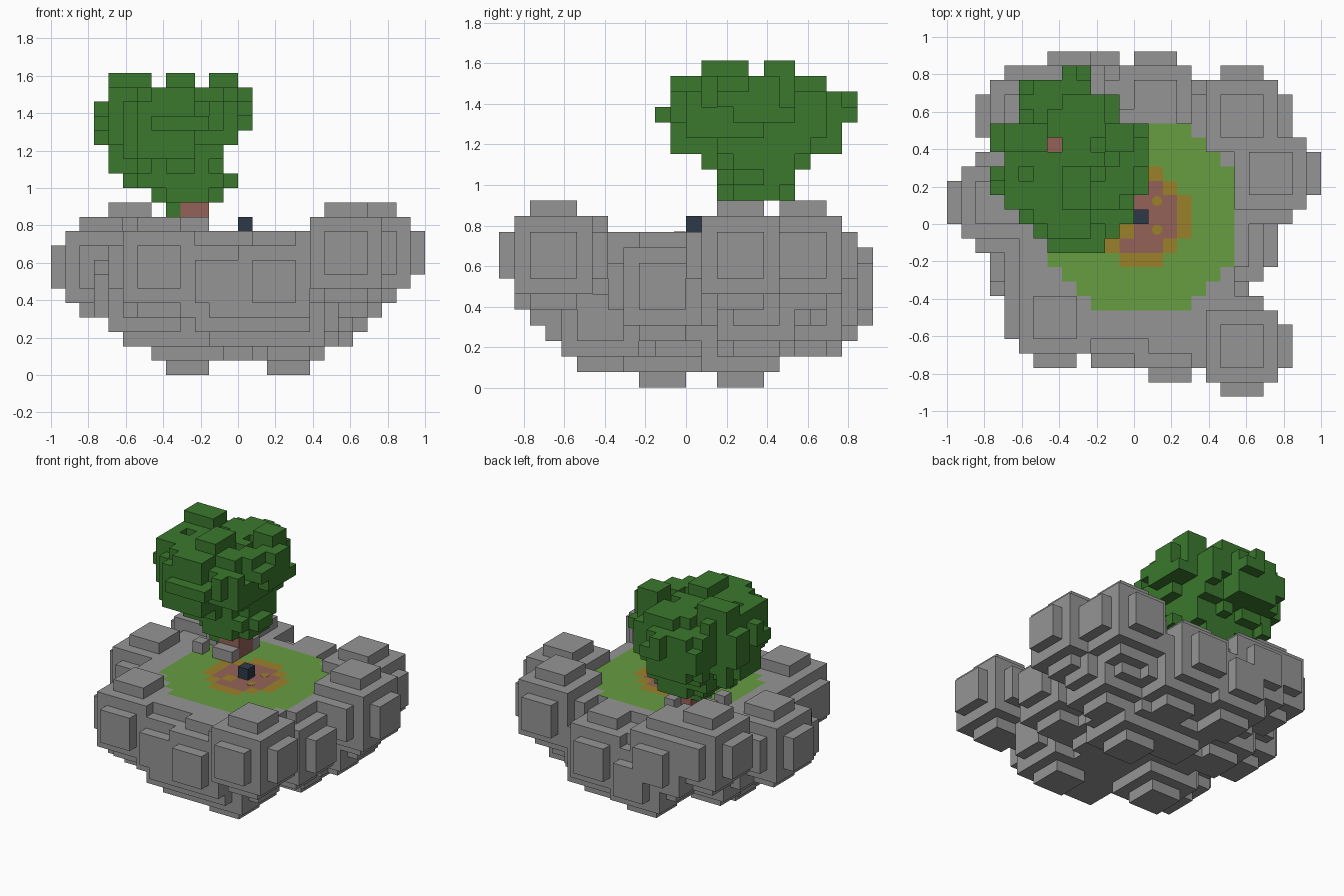
import bpy, bmesh, random
from mathutils import Vector

if "Cube" in bpy.data.objects:
    bpy.data.objects.remove(bpy.data.objects["Cube"])

random.seed(4)
V = 1 / 13  # edge of one block


def material(name, *rgb):
    m = bpy.data.materials.new(name)
    m.use_nodes = True
    m.diffuse_color = (*rgb, 1)
    m.node_tree.nodes["Principled BSDF"].inputs["Base Color"].default_value = (*rgb, 1)
    return m


STONE = material("stone grey", .3, .3, .3)
GRASS = material("grass green", .135, .34, .054)
EARTH = material("earth brown", .3, .123, .098)
OCHRE = material("ochre sand", .33, .22, .024)
LEAF = material("leaf green", .043, .19, .027)
DARK = material("dark slate", .027, .04, .065)


def block(x, y, z, sx, sy, sz):
    """Cells of a solid box with its low corner at x, y, z."""
    return {(i, j, k) for i in range(x, x + sx)
            for j in range(y, y + sy) for k in range(z, z + sz)}


def disc(cx, cy, rx, ry, z, power=2, jitter=None):
    """Cells of one round layer, its rim roughened column by column."""
    return {(i, j, z) for i in range(-14, 14) for j in range(-14, 14)
            if abs((i + .5 - cx) / rx) ** power + abs((j + .5 - cy) / ry) ** power
            + (jitter[i, j] if jitter else 0) < 1}


def boulder(x, y, z):
    """Five-block cube around a centre cell, with a raised plate on each side."""
    cells = block(x - 2, y - 2, z - 2, 5, 5, 5)
    cells |= block(x - 3, y - 1, z - 1, 7, 3, 3)
    cells |= block(x - 1, y - 3, z - 1, 3, 7, 3)
    return cells | block(x - 1, y - 1, z - 3, 3, 3, 7)


def skin(name, cells, mats, paint=None):
    """Mesh of the outer faces of a set of cells."""
    bm = bmesh.new()
    corner = {}

    def vert(p):
        key = tuple(round(c) for c in p)
        if key not in corner:
            corner[key] = bm.verts.new(Vector(key) * V)
        return corner[key]

    for c in sorted(cells):
        for axis in range(3):
            for side in (0, 1):
                n = list(c)
                n[axis] += 2 * side - 1
                if tuple(n) in cells:
                    continue
                u, w = Vector((0, 0, 0)), Vector((0, 0, 0))
                u[(axis + 1) % 3] = w[(axis + 2) % 3] = 1
                o = Vector(c)
                o[axis] += side
                ring = [o, o + u, o + u + w, o + w]
                f = bm.faces.new([vert(p) for p in (ring if side else ring[::-1])])
                if paint and axis == 2 and side:
                    f.material_index = paint(c)
    mesh = bpy.data.meshes.new(name)
    bm.to_mesh(mesh)
    bm.free()
    for m in mats:
        mesh.materials.append(m)
    ob = bpy.data.objects.new(name, mesh)
    bpy.context.collection.objects.link(ob)


# Floating island: round core with boulders around the rim and underneath
island = disc(0, 0, 5, 5, 2) | disc(0, 0, 6.5, 6.5, 3)
for z in range(4, 10):
    island |= disc(0, 0, 8, 8, z)

rim = [(7, 7, 8), (9, 3, 8), (7, -9, 8), (6, -2, 6),      # east side
       (2, -8, 6), (-2, -7, 6), (-6, -7, 7),              # front
       (-7, -3, 6), (-10, 1, 7), (-8, 7, 8),              # west side
       (-5, 8, 7), (-3, 8, 5), (1, 8, 6)]                 # back
underside = [(-4, -2, 3), (3, 3, 3), (3, -6, 4), (-1, 4, 4),
             (6, 4, 5), (-7, -4, 5), (-6, 3, 5), (-1, -7, 5), (2, 7, 5)]
for centre in rim + underside:
    island |= boulder(*centre)


def ground_paint(c):
    """Meadow with a sandy ring and a bare patch in the middle."""
    r = (c[0] ** 2 + c[1] ** 2) ** .5
    if c[2] != 9 or r > 6.8:
        return 0
    if r < 2.6 and c[:2] != (-1, -1):
        return 2
    return 3 if r < 3.3 else 1


skin("island", island, [STONE, GRASS, EARTH, OCHRE], ground_paint)

# Sandy spots on the bare patch
for y in (1.6, -.4):
    bpy.ops.mesh.primitive_cylinder_add(vertices=8, radius=.028, depth=.003,
                                        location=(1.6 * V, y * V, 10 * V))
    bpy.context.object.name = "sand_spot"
    bpy.context.object.data.materials.append(OCHRE)

# Dark marker block in the bare patch
skin("centre_block", block(0, 0, 10, 1, 1, 1), [DARK])

# Loose stones round the tree foot
stones = set()
for x, y in [(-4, 2), (-6, 2), (-3, 2), (-3, 5), (-6, 4), (-5, 6)]:
    stones |= block(x, y, 10, 1, 1, 1)
skin("foot_stones", stones, [STONE])

# Trunk with a thin leader that shows at the crown top
trunk = block(-4, 3, 10, 2, 2, 4) | block(-5, 4, 13, 2, 2, 3) | block(-6, 5, 15, 1, 1, 4)
skin("trunk", trunk, [EARTH])

# Crown: layers from the bottom up as centre x, centre y, radius x, radius y
layers = [(-3.5, 4.5, 2.6, 2.6), (-4, 4.5, 3.7, 2.7), (-4.8, 4.5, 4.2, 3.6),
          (-5, 4.5, 4.2, 5.2), (-4.8, 4.5, 4.7, 5.6), (-4.5, 4.5, 5.2, 5.8),
          (-4.4, 4.5, 5.2, 5.6), (-4.2, 4.1, 4.9, 5.2)]


def column_noise(*steps):
    return {(i, j): random.choice(steps) for i in range(-14, 14) for j in range(-14, 14)}


rough = column_noise(-.12, 0, .12, .35)
rough_top = column_noise(0, .1, .3, .9)
crown = set()
for k, (cx, cy, rx, ry) in enumerate(layers):
    jitter = None if k < 2 else rough if k < 7 else rough_top
    crown |= disc(cx, cy, rx, ry, 12 + k, 2.1, jitter)

# Leaf clumps standing out of the crown
clumps = [(-5, 3, 11, 1, 2, 1), (-9, 5, 19, 3, 2, 2), (-5, 1, 19, 2, 3, 2),
          (-2, 5, 19, 2, 2, 2), (-5, -2, 17, 3, 1, 1), (-5, 10, 17, 1, 1, 2),
          (-5, 9, 17, 2, 1, 2), (-1, 3, 13, 1, 2, 1), (-1, 5, 17, 2, 2, 1),
          (0, 4, 18, 1, 2, 1), (-2, 5, 19, 3, 1, 1), (-1, 0, 16, 1, 4, 2),
          (-9, 4, 18, 2, 3, 2), (-10, 2, 17, 2, 2, 1), (-10, 5, 16, 2, 2, 3),
          (-6, -1, 15, 3, 2, 2), (-5, -1, 18, 2, 2, 2), (-6, 8, 15, 3, 2, 2),
          (-4, 7, 19, 2, 2, 1)]
for clump in clumps:
    crown |= block(*clump)
crown -= block(-6, 5, 15, 1, 1, 6) | trunk
skin("crown", crown, [LEAF])
